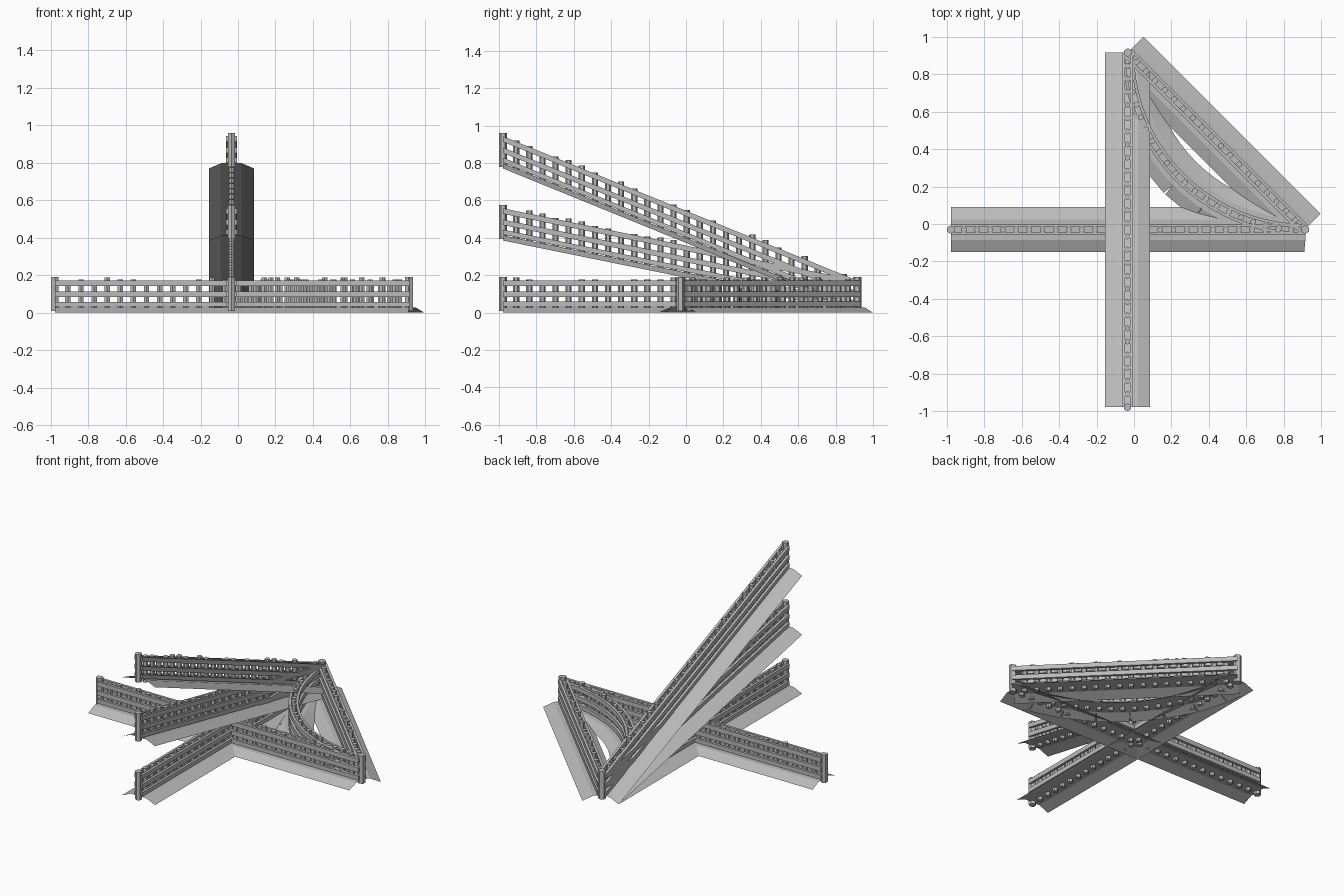
import bpy, bmesh, math, random
from mathutils import Vector

if "Cube" in bpy.data.objects:
    bpy.data.objects.remove(bpy.data.objects["Cube"])

random.seed(4)
CX, CY, END = -0.035, -0.03, 0.915
grey = bpy.data.materials.new("weathered grey")
grey.diffuse_color = (0.5, 0.5, 0.5, 1)
grey.use_nodes = True
grey.node_tree.nodes["Principled BSDF"].inputs["Base Color"].default_value = grey.diffuse_color


def finish(name, bm, solid=True):
    if solid:
        bmesh.ops.recalc_face_normals(bm, faces=bm.faces)
    else:  # open ground sheets face upward
        bm.normal_update()
        bmesh.ops.reverse_faces(bm, faces=[f for f in bm.faces if f.normal.z < 0])
    me = bpy.data.meshes.new(name)
    bm.to_mesh(me)
    bm.free()
    me.materials.append(grey)
    ob = bpy.data.objects.new(name, me)
    bpy.context.collection.objects.link(ob)
    return ob


def stations(path, n):
    """Points along a path with their left-hand sideways direction."""
    out = []
    for i in range(n + 1):
        t = i / n
        d = path(t + 1e-3) - path(t - 1e-3)
        d.z = 0
        d.normalize()
        out.append((path(t), Vector((-d.y, d.x, 0))))
    return out


def sweep(bm, path, n, profile, closed):
    rings = [[bm.verts.new(p + side * u + Vector((0, 0, z))) for u, z in profile]
             for p, side in stations(path, n)]
    k = len(profile)
    for a, b in zip(rings, rings[1:]):
        for i in range(k if closed else k - 1):
            j = (i + 1) % k
            bm.faces.new((a[i], a[j], b[j], b[i]))
    if closed:
        bm.faces.new(rings[0])
        bm.faces.new(rings[-1])


def prism(bm, p, r, z0, z1):
    """Upright six-sided post."""
    lo, hi = [[bm.verts.new(p + Vector((r * math.cos(math.radians(60 * i + 30)),
                                        r * math.sin(math.radians(60 * i + 30)), z)))
               for i in range(6)] for z in (z0, z1)]
    for i in range(6):
        j = (i + 1) % 6
        bm.faces.new((lo[i], lo[j], hi[j], hi[i]))
    bm.faces.new(lo)
    bm.faces.new(hi)


def fence(name, path, length, n=1):
    # paired rails on both sides of the pickets, at three levels
    bm = bmesh.new()
    for z0, z1 in ((0.032, 0.058), (0.083, 0.112), (0.143, 0.172)):
        for s in (-1, 1):
            sweep(bm, path, n, [(s * 0.014, z0), (s * 0.03, z0),
                                (s * 0.03, z1), (s * 0.014, z1)], True)
    finish(name + "_rails", bm)

    # pickets with uneven tops
    bm = bmesh.new()
    count = round(length / 0.07)
    for i in range(1, count):
        prism(bm, path(i / count), 0.0165, 0.008, random.choice((0.165, 0.178, 0.188)))
    finish(name + "_pickets", bm)

    # heavier end posts
    bm = bmesh.new()
    for t in (0, 1):
        prism(bm, path(t), 0.022, 0.008, 0.19)
    finish(name + "_end_posts", bm)


def ground(name, path, n=1, profile=((-0.12, 0), (-0.055, 0.028), (0.055, 0.028), (0.12, 0))):
    bm = bmesh.new()
    sweep(bm, path, n, profile, False)
    finish(name + "_ground_strip", bm, False)


def line(a, b):
    a, b = Vector(a), Vector(b)
    return lambda t: a.lerp(b, t)


# straight fences: one across, one diagonal, three running forward (flat and two slopes)
north, east = (CX, END, 0), (END - 0.005, CY, 0)
straight = {
    "cross_fence": ((-0.978, CY, 0), east),
    "diagonal_fence": (north, east),
    "flat_fence": (north, (CX, -0.978, 0)),
    "low_slope_fence": (north, (CX, -0.978, 0.385)),
    "high_slope_fence": (north, (CX, -0.978, 0.77)),
}
for name, (a, b) in straight.items():
    path = line(a, b)
    flat_len = math.hypot(a[0] - b[0], a[1] - b[1])
    fence(name, path, flat_len)
    ground(name, path)

# curved corner fence
R = END - CY


def arc(t):
    a = t * math.pi / 2
    return Vector((END - R * math.cos(a), END - R * math.sin(a), 0))


fence("curved_fence", arc, R * math.pi / 2, 20)
ground("curved_fence", arc, 20, ((-0.055, 0.028), (0.055, 0.028), (0.12, 0)))

# outer edge of the curved ground, in plates split by narrow wedges
bm = bmesh.new()
inner = stations(arc, 8)
for (p, sp), (q, sq) in zip(inner, inner[1:]):
    up = Vector((0, 0, 0.028))
    a, b, c, d = p - sp * 0.055 + up, q - sq * 0.055 + up, q - sq * 0.12, p - sp * 0.12
    gap = (c - d).normalized() * 0.006
    bm.faces.new([bm.verts.new(v) for v in (a, b, c - gap, d + gap)])
finish("curved_ground_outer_plates", bm, False)
